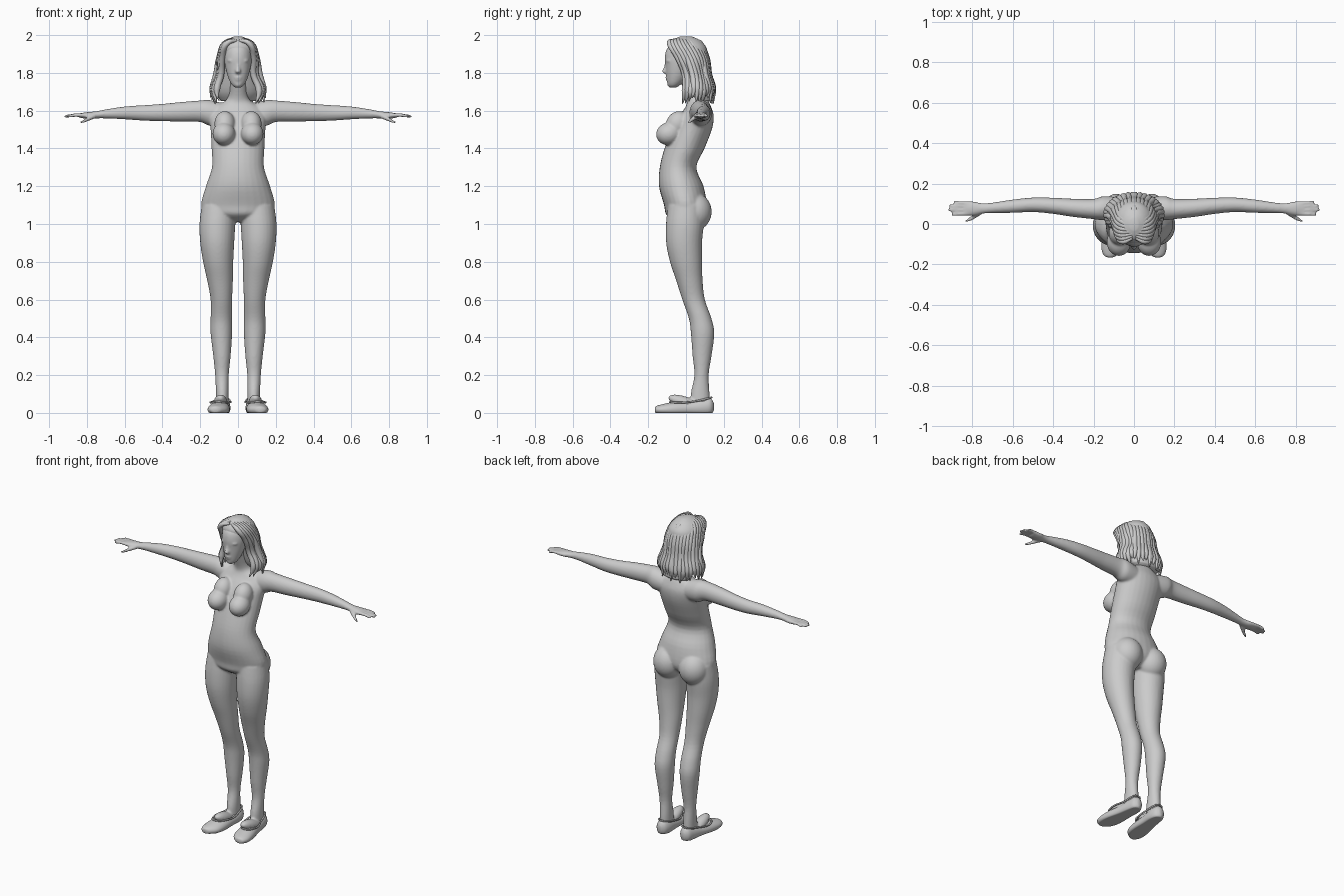
import bpy, bmesh, math, random
from mathutils import Matrix, Vector

random.seed(4)
cube = bpy.data.objects.get("Cube")
if cube:
    bpy.data.objects.remove(cube)

grey = bpy.data.materials.new("plain_grey")
grey.use_nodes = True
tone = (0.6, 0.6, 0.6, 1)
grey.diffuse_color = tone
grey.node_tree.nodes["Principled BSDF"].inputs["Base Color"].default_value = tone


def spline(rows, steps=4):
    """Smoothly resample a list of stations."""
    rows = [Vector(r) for r in rows]
    out = []
    for i in range(len(rows) - 1):
        a, b, c, d = rows[max(i - 1, 0)], rows[i], rows[i + 1], rows[min(i + 2, len(rows) - 1)]
        for k in range(steps):
            t = k / steps
            out.append(b + (c - a) * (t / 2) + (a * 2 - b * 5 + c * 4 - d) * (t * t / 2)
                       + (b * 3 - a - c * 3 + d) * (t ** 3 / 2))
    return out + [rows[-1]]


def loft(bm, axis, rows, side=1, n=28, floor=None):
    """Elliptical rings; each station is (along, centre1, centre2, radius1, radius2)."""
    rings = []
    for t, c1, c2, r1, r2 in spline(rows):
        ring = []
        for k in range(n):
            a = math.tau * k / n
            u, v = c1 + r1 * math.cos(a), c2 + r2 * math.sin(a)
            p = {"x": (t, u, v), "y": (u, t, v), "z": (u, v, t)}[axis]
            z = p[2] if floor is None else max(p[2], floor)
            ring.append(bm.verts.new((p[0] * side, p[1], z)))
        rings.append(ring)
    faces = [bm.faces.new((p[k], p[(k + 1) % n], q[(k + 1) % n], q[k]))
             for p, q in zip(rings, rings[1:]) for k in range(n)]
    faces += [bm.faces.new(rings[0]), bm.faces.new(rings[-1])]
    bmesh.ops.recalc_face_normals(bm, faces=faces)


def blob(bm, centre, radii, tilt=0):
    m = Matrix.Translation(centre) @ Matrix.Rotation(tilt, 4, "X") @ Matrix.Diagonal((*radii, 1))
    bmesh.ops.create_uvsphere(bm, u_segments=28, v_segments=18, radius=1, matrix=m)


def finish(name, bm):
    mesh = bpy.data.meshes.new(name)
    bm.to_mesh(mesh)
    bm.free()
    mesh.materials.append(grey)
    mesh.shade_smooth()
    ob = bpy.data.objects.new(name, mesh)
    bpy.context.collection.objects.link(ob)
    return ob


def cord(name, points, radii, depth, cyclic=False):
    """Tapered rounded strand through a few points."""
    cu = bpy.data.curves.new(name, "CURVE")
    cu.dimensions, cu.bevel_depth, cu.bevel_resolution = "3D", depth, 2
    cu.resolution_u, cu.use_fill_caps = 6, True
    sp = cu.splines.new("BEZIER")
    sp.bezier_points.add(len(points) - 1)
    sp.use_cyclic_u = cyclic
    for bp, p, r in zip(sp.bezier_points, points, radii):
        bp.co, bp.radius = p, r
        bp.handle_left_type = bp.handle_right_type = "AUTO"
    cu.materials.append(grey)
    ob = bpy.data.objects.new(name, cu)
    bpy.context.collection.objects.link(ob)
    bpy.ops.object.select_all(action="DESELECT")
    ob.select_set(True)
    bpy.context.view_layer.objects.active = ob
    bpy.ops.object.convert(target="MESH")
    bpy.ops.object.shade_smooth()


# Body: torso and neck
body = bmesh.new()
loft(body, "z", [(1.01, 0, 0, .06, .05), (1.05, 0, -.005, .16, .1), (1.1, 0, -.003, .195, .113),
                 (1.2, 0, -.025, .17, .118), (1.3, 0, -.042, .138, .097), (1.4, 0, -.008, .14, .106),
                 (1.5, 0, .03, .145, .107), (1.57, 0, .055, .15, .092), (1.62, 0, .065, .12, .068),
                 (1.66, 0, .06, .06, .055), (1.74, 0, .03, .048, .05), (1.8, 0, .01, .05, .05)])
# Body: head and facial features
loft(body, "z", [(1.722, 0, -.07, .016, .018), (1.74, 0, -.062, .036, .036), (1.78, 0, -.048, .054, .056),
                 (1.83, 0, -.037, .067, .072), (1.88, 0, -.025, .074, .088), (1.93, 0, -.01, .07, .09),
                 (1.97, 0, 0, .045, .055)])
loft(body, "z", [(1.797, 0, -.108, .012, .009), (1.808, 0, -.112, .015, .017),
                 (1.83, 0, -.106, .009, .012), (1.86, 0, -.103, .008, .009)], n=14)
blob(body, (0, -.101, 1.776), (.02, .008, .006))
blob(body, (0, -.1, 1.766), (.017, .008, .006))
blob(body, (0, -.088, 1.738), (.016, .012, .012))

for s in (1, -1):
    blob(body, (s * .03, -.086, 1.845), (.014, .016, .008))
    blob(body, (s * .032, -.09, 1.864), (.024, .016, .006))
    # Body: chest and hips
    blob(body, (s * .075, -.09, 1.478), (.06, .069, .06), .25)
    blob(body, (s * .07, -.045, 1.53), (.055, .06, .07), -.5)
    blob(body, (s * .09, .045, 1.065), (.09, .091, .1))
    # Body: leg and foot
    loft(body, "z", [(1.1, .1, 0, .092, .095), (1, .109, -.006, .095, .1), (.9, .11, -.01, .09, .095),
                     (.8, .105, 0, .08, .085), (.7, .095, .018, .068, .07), (.6, .088, .04, .057, .06),
                     (.5, .088, .075, .057, .06), (.42, .088, .088, .057, .062), (.3, .085, .085, .046, .05),
                     (.2, .085, .082, .036, .038), (.1, .083, .075, .034, .05), (.03, .083, .075, .033, .05)], s)
    blob(body, (s * .092, 0, .05), (.038, .1, .034), -.35)
    # Body: arm and palm
    loft(body, "x", [(.06, .075, 1.575, .055, .06), (.15, .078, 1.588, .06, .068), (.2, .074, 1.597, .05, .057),
                     (.3, .08, 1.594, .045, .052), (.4, .09, 1.59, .04, .046), (.5, .095, 1.588, .036, .041),
                     (.6, .088, 1.588, .033, .034), (.7, .08, 1.583, .026, .024), (.75, .077, 1.578, .026, .019),
                     (.8, .077, 1.575, .036, .017), (.84, .077, 1.574, .035, .012)], s)
    # Body: fingers and thumb
    for y, tip, spread in ((.103, .895, .108), (.087, .915, .09), (.069, .922, .07), (.051, .905, .047)):
        loft(body, "x", [(.81, y, 1.576, .01, .01), (.865, (y + spread) / 2, 1.576, .009, .0095),
                         (tip - .008, spread, 1.57, .008, .008), (tip, spread, 1.569, .004, .004)], s, 12)
    loft(body, "x", [(.755, .06, 1.572, .014, .013), (.79, .037, 1.557, .013, .012),
                     (.82, .02, 1.543, .01, .009), (.835, .013, 1.538, .005, .005)], s, 12)

skin = finish("body", body)
fuse = skin.modifiers.new("fuse_parts", "REMESH")
fuse.mode, fuse.voxel_size, fuse.use_smooth_shade = "VOXEL", .006, True
relax = skin.modifiers.new("soften", "SMOOTH")
relax.factor, relax.iterations = .5, 8

# Slip-on shoes with a raised rim
for s, label in ((1, "left"), (-1, "right")):
    shoe = bmesh.new()
    loft(shoe, "y", [(-.165, .118, .02, .012, .012), (-.155, .117, .02, .032, .02), (-.12, .108, .02, .053, .03),
                     (-.06, .1, .022, .056, .04), (.02, .09, .025, .047, .042), (.09, .083, .03, .043, .05),
                     (.13, .083, .035, .033, .045), (.147, .083, .035, .012, .02)], s, floor=.003)
    bmesh.ops.translate(shoe, verts=shoe.verts, vec=(0, 0, -.003))
    finish(label + "_shoe", shoe)
    rim = [(.107, -.085, .058), (.145, -.03, .055), (.127, .05, .062), (.083, .135, .082),
           (.041, .05, .062), (.052, -.03, .055)]
    cord(label + "_shoe_rim", [(s * x, y, z) for x, y, z in rim], [1] * 6, .005, True)

# Hair: inner mass behind the face
hair = bmesh.new()
loft(hair, "z", [(1.65, 0, .1, .09, .045), (1.7, 0, .08, .112, .065), (1.8, 0, .05, .102, .072),
                 (1.86, 0, .03, .095, .085), (1.9, 0, .014, .097, .1), (1.94, 0, .005, .088, .1),
                 (1.975, 0, 0, .058, .07), (1.993, 0, 0, .02, .03)])
finish("hair_mass", hair)

# Hair: locks falling from the centre parting
count = 13
for s, label in ((1, "left"), (-1, "right")):
    for i in range(count):
        f = i / (count - 1)
        phi = math.radians(56 + 122 * f)
        sx, cy = s * math.sin(phi), -math.cos(phi)
        wave = random.uniform(-.012, .012)
        end = 1.645 + random.uniform(-.012, .03)
        path = [(s * .008, -.07 + .13 * f, 1.972 + .012 * math.sin(math.pi * f)),
                (sx * .068, -.045 * (1 - f) + .075 * cy, 1.958),
                (sx * .1, .012 + .098 * cy, 1.88),
                (sx * (.106 + wave), .04 + .083 * cy, 1.79),
                (sx * .135, .048 + .095 * cy, 1.71 + wave),
                (sx * (.125 + 2 * wave), .04 + .105 * cy, end)]
        cord(f"{label}_hair_lock_{i + 1}", path, [.5, .9, 1, 1.05, 1.1, .15], .016)
